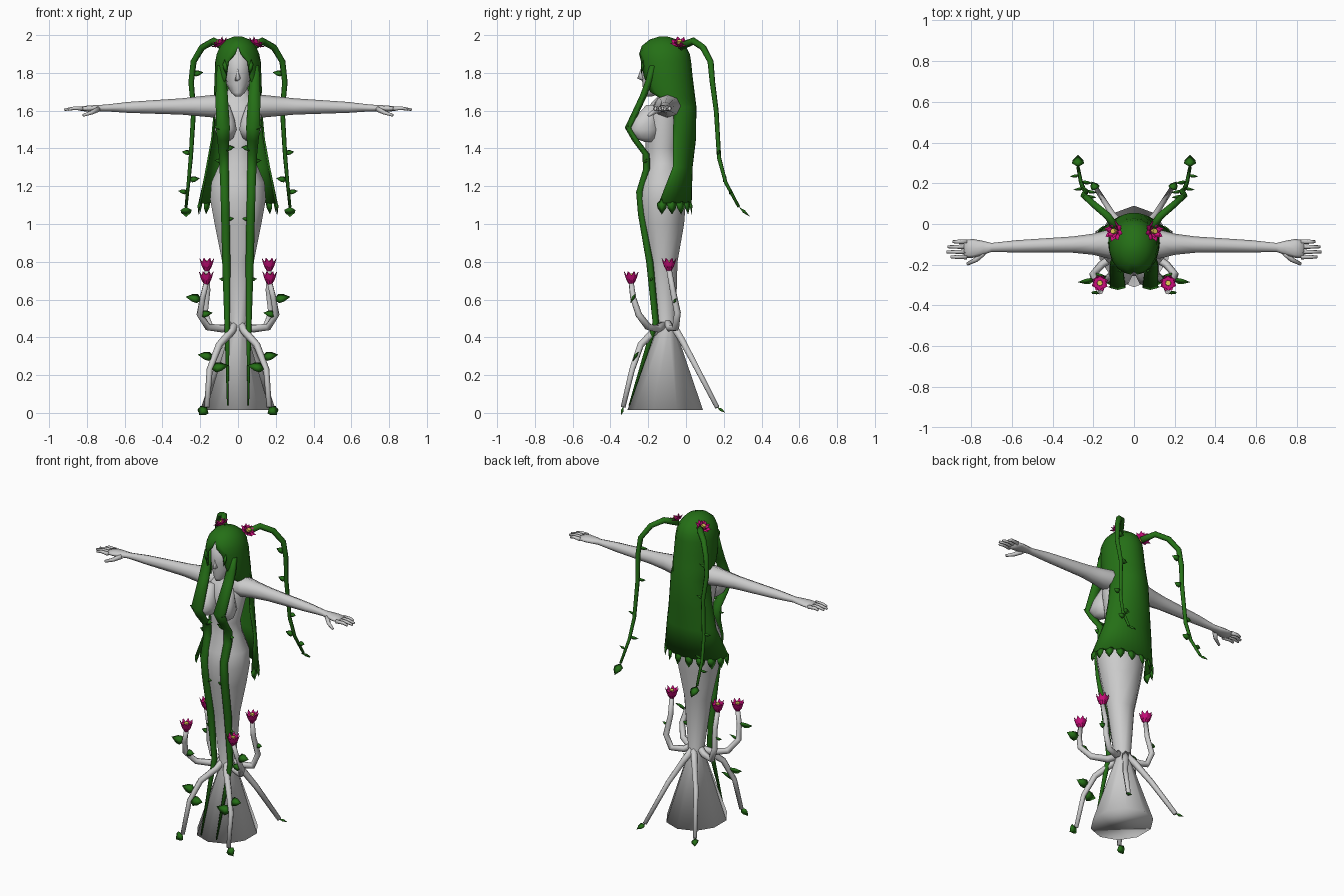
import bpy, bmesh, math
from mathutils import Vector as V

if "Cube" in bpy.data.objects:
    bpy.data.objects.remove(bpy.data.objects["Cube"])


def mat(name, col):
    m = bpy.data.materials.new(name)
    m.diffuse_color = (*col, 1)
    m.use_nodes = True
    m.node_tree.nodes["Principled BSDF"].inputs["Base Color"].default_value = m.diffuse_color
    return m


GREY = mat("pale grey", (0.6, 0.6, 0.6))
GREEN = mat("leaf green", (0.018, 0.16, 0.008))
PINK = mat("magenta petal", (0.6, 0.004, 0.2))
YELLOW = mat("yellow pollen", (0.8, 0.62, 0.1))


def finish(bm, name, m, mirror=False, smooth=True):
    bmesh.ops.recalc_face_normals(bm, faces=bm.faces)
    me = bpy.data.meshes.new(name)
    bm.to_mesh(me)
    bm.free()
    me.materials.append(m)
    for p in me.polygons:
        p.use_smooth = smooth
    ob = bpy.data.objects.new(name, me)
    bpy.context.collection.objects.link(ob)
    if mirror:
        ob.modifiers.new("mirror", 'MIRROR').use_mirror_merge = False
    return ob


def loft(bm, rings, caps=True, closed=True):
    vs = [[bm.verts.new(p) for p in r] for r in rings]
    n = len(rings[0])
    for a, b in zip(vs, vs[1:]):
        for i in range(n if closed else n - 1):
            j = (i + 1) % n
            bm.faces.new((a[i], a[j], b[j], b[i]))
    if caps:
        bm.faces.new(vs[0])
        bm.faces.new(vs[-1])


def ring_z(x, y, z, rx, ry, n):
    return [(x + rx * math.sin(2 * math.pi * i / n), y - ry * math.cos(2 * math.pi * i / n), z) for i in range(n)]


def tube(bm, pts, r0, r1, n=6):
    pts = [V(p) for p in pts]
    u = V((.3, .5, .8))
    rings = []
    for k, p in enumerate(pts):
        t = (pts[min(k + 1, len(pts) - 1)] - pts[max(k - 1, 0)]).normalized()
        u = (u - t * u.dot(t)).normalized()
        w = t.cross(u)
        r = r0 + (r1 - r0) * k / (len(pts) - 1)
        rings.append([p + (u * math.cos(a) + w * math.sin(a)) * r
                      for a in (2 * math.pi * i / n for i in range(n))])
    loft(bm, rings)


def leaf(bm, base, d, nrm, L, W, thick=.008):
    base, d, nrm = V(base), V(d).normalized(), V(nrm)
    nrm = (nrm - d * nrm.dot(d)).normalized()
    s = d.cross(nrm)
    rim = [(0, 0), (.3, .5), (.6, .42), (1, 0), (.6, -.42), (.3, -.5)]
    rv = [bm.verts.new(base + d * a * L + s * b * W) for a, b in rim]
    for sg in (1, -1):
        c = bm.verts.new(base + d * .45 * L + nrm * thick * sg)
        for i in range(6):
            bm.faces.new((rv[i], rv[(i + 1) % 6], c))


def petals(bm, base, axis, n, tilt, L, W):
    a = V(axis).normalized()
    u = a.orthogonal().normalized()
    w = a.cross(u)
    for i in range(n):
        t = 2 * math.pi * i / n + tilt
        r = u * math.cos(t) + w * math.sin(t)
        leaf(bm, V(base) + r * .008, a * math.cos(tilt) + r * math.sin(tilt),
             r * -math.cos(tilt) + a * math.sin(tilt), L, W, .005)


# Body: flared foot, narrow ankle, hips, waist, chest, neck (z, front, back, half width)
bm = bmesh.new()
prof = [(.015, -.31, .09, .178), (.44, -.155, -.055, .045), (.8, -.2, -.045, .088), (1, -.24, -.01, .13),
        (1.13, -.257, 0, .155), (1.22, -.245, 0, .148), (1.32, -.215, -.03, .102), (1.4, -.215, -.04, .092),
        (1.57, -.215, -.02, .13), (1.64, -.185, -.03, .12), (1.675, -.15, -.05, .07), (1.75, -.14, -.06, .04)]
loft(bm, [ring_z(0, (f + b) / 2, z, rx, (b - f) / 2, 10) for z, f, b, rx in prof])
finish(bm, "body", GREY)

# Bust (z, y, radius)
bm = bmesh.new()
loft(bm, [ring_z(.065, y, z, r * .72, r, 10) for z, y, r in
          [(1.435, -.2, .02), (1.455, -.215, .058), (1.5, -.225, .086), (1.55, -.215, .07), (1.63, -.18, .03)]])
finish(bm, "bust", GREY, True)

# Head with pointed chin and nose (z, y, radius)
bm = bmesh.new()
loft(bm, [ring_z(0, y, z, r * .7, r, 12) for z, y, r in
          [(1.675, -.2, .02), (1.695, -.175, .052), (1.74, -.14, .09), (1.8, -.13, .108),
           (1.87, -.125, .112), (1.95, -.12, .04)]])
loft(bm, [[(-w, -.222, z), (0, y, z), (w, -.222, z)]
          for z, y, w in [(1.755, -.225, .018), (1.77, -.258, .018), (1.825, -.238, .005)]])
finish(bm, "head", GREY)

# Arms with palm, fingers and thumb (x, half depth, half height)
bm = bmesh.new()
arm = [(.07, .075, .06), (.13, .07, .06), (.2, .052, .053), (.3, .04, .043), (.58, .03, .029),
       (.7, .022, .018), (.74, .034, .017), (.79, .046, .016), (.835, .045, .012)]
loft(bm, [[(x, -.098 - .035 * x * x + ry * math.cos(t), 1.624 - .02 * x * x + rz * math.sin(t))
           for t in (math.pi * i / 4 for i in range(8))] for x, ry, rz in arm])
for i, tip in enumerate((.9, .92, .915, .89)):
    y = -.162 + i * .025
    tube(bm, [(.82, y, 1.61), (.87, y, 1.613), (tip, y, 1.605)], .012, .007)
tube(bm, [(.74, -.14, 1.608), (.775, -.175, 1.59), (.82, -.197, 1.575)], .016, .008)
finish(bm, "arm", GREY, True)

# Hair mantle: shell open at the face, behind the shoulders (z, y, half width, half depth, half opening)
bm = bmesh.new()
rows = [(1.988, -.12, .02, .02, 0), (1.972, -.12, .06, .07, 0), (1.94, -.118, .09, .112, 0),
        (1.9, -.115, .108, .13, 8), (1.86, -.113, .116, .135, 26), (1.78, -.105, .12, .135, 32),
        (1.7, -.09, .122, .13, 42), (1.62, -.055, .122, .105, 85), (1.45, -.06, .138, .108, 85),
        (1.3, -.07, .165, .1, 90), (1.11, -.115, .205, .14, 78)]
N = 18
rings = []
for z, cy, rx, ry, op in rows:
    ang = [math.radians(op + (360 - 2 * op) * i / N) for i in range(N + 1)]
    rings.append([(rx * math.sin(a), cy - ry * math.cos(a), z) for a in ang])
loft(bm, rings, caps=False, closed=False)
bmesh.ops.remove_doubles(bm, verts=bm.verts, dist=.0005)
bmesh.ops.contextual_create(bm, geom=[v for v in bm.verts if v.co.z > 1.987])
sol = finish(bm, "hair_mantle", GREEN).modifiers.new("thickness", 'SOLIDIFY')
sol.thickness = .01
sol.offset = 0

# Long front hair strands following the body down to the foot (y, z, half width)
bm = bmesh.new()
rows = [(-.175, 1.84, .02), (-.195, 1.76, .032), (-.225, 1.68, .037), (-.305, 1.51, .043), (-.265, 1.44, .036),
        (-.212, 1.37, .03), (-.208, 1.29, .028), (-.245, 1.17, .026), (-.235, 1.05, .026), (-.192, .8, .025),
        (-.16, .48, .017), (-.3, .04, .004)]
strand = [V((.055 + .011 * z * z, y, z)) for y, z, w in rows]
loft(bm, [ring_z(*p, r[2], min(.019, r[2]), 6) for p, r in zip(strand, rows)])
finish(bm, "front_strand", GREEN, True)

# Drooping head tendrils
tendril = [(.08, -.03, 1.94), (.13, .04, 1.968), (.19, .09, 1.935), (.235, .13, 1.86), (.248, .14, 1.75),
           (.235, .16, 1.6), (.25, .175, 1.35), (.262, .21, 1.22), (.275, .28, 1.09)]
bm = bmesh.new()
tube(bm, tendril, .022, .008)
finish(bm, "head_tendril", GREEN, True)

# Ground roots and raised flower stems
root_f = [(0, -.1, .5), (.035, -.17, .43), (.1, -.24, .36), (.15, -.285, .23), (.165, -.333, .03)]
root_b = [(0, -.08, .48), (.04, -.03, .4), (.1, .04, .27), (.18, .165, .03)]
stem_f = [(0, -.1, .48), (.08, -.15, .445), (.16, -.2, .455), (.203, -.25, .52), (.187, -.28, .61), (.168, -.29, .69)]
stem_b = [(0, -.11, .5), (.07, -.085, .45), (.145, -.055, .45), (.175, -.045, .53), (.16, -.07, .65), (.165, -.09, .76)]
bm = bmesh.new()
for path in (root_f, root_b, stem_f, stem_b):
    tube(bm, path, .023, .014)
finish(bm, "roots_and_stems", GREY, True)

# Leaves sprouting sideways at a position along a path (path, position, side, length)
bm = bmesh.new()
for path, k, side, L in [
        (root_f, 2.5, 1, .09), (root_f, 2.95, -1, .1), (stem_f, 3.9, 1, .09), (stem_f, 3, -1, .07),
        (stem_b, 3.5, 1, .05), (tendril, 3.6, -1, .06), (tendril, 5, -1, .055), (tendril, 5.9, 1, .05),
        (tendril, 6.9, -1, .06), (tendril, 7.4, 1, .05), (strand, 3, 1, .05), (strand, 4.6, -1, .06),
        (strand, 5.5, 1, .05), (strand, 8.1, -1, .05), (strand, 9.3, 1, .04)]:
    a, b = V(path[int(k)]), V(path[int(k) + 1])
    leaf(bm, a.lerp(b, k % 1), (side, -.1, .15), (0, -1, .6), L, L * .62)
# Leaves at the tips of roots and tendrils, and a fringe lock at the brow
leaf(bm, root_f[-1], (.4, -.1, -.4), (0, -1, .3), .06, .06)
leaf(bm, root_b[-1], (.4, .6, -.4), (0, .5, 1), .06, .045)
leaf(bm, tendril[-1], (0, .8, -.7), (0, .7, .7), .08, .06)
leaf(bm, (.07, -.225, 1.87), (-.1, -.15, -1), (-.3, -1, 0), .08, .03)
# Leaves hanging from the hem of the mantle
for k in range(5):
    a = math.radians(85 + 21 * k)
    o = V((math.sin(a), -math.cos(a), 0))
    leaf(bm, (.203 * o.x, -.115 + .14 * o.y, 1.135), (o.x * .1, o.y * .1, -1), o, .085, .055)
finish(bm, "leaves", GREEN, True)

# Flowers: open ones on the head, upright ones on the stems
TOP, AX, UP = V((.09, -.035, 1.945)), V((.5, 0, .87)), V((0, 0, 1))
bm, yb = bmesh.new(), bmesh.new()
petals(bm, TOP, AX, 8, 1.1, .05, .034)
petals(bm, TOP, AX, 6, .6, .045, .03)
tube(yb, [TOP, TOP + AX * .03], .016, .013, 8)
for b in (V(stem_f[-1]), V(stem_b[-1])):
    b.z -= .01
    loft(bm, [ring_z(b.x, b.y, b.z + h, r, r, 8) for h, r in [(0, .012), (.025, .026), (.05, .03)]])
    petals(bm, b, UP, 8, .45, .078, .036)
    petals(bm, b + UP * .03, UP, 6, .85, .04, .03)
    tube(yb, [b + UP * .04, b + UP * .058], .016, .013, 8)
finish(bm, "flower_petals", PINK, True, False)
finish(yb, "flower_centres", YELLOW, True, False)
